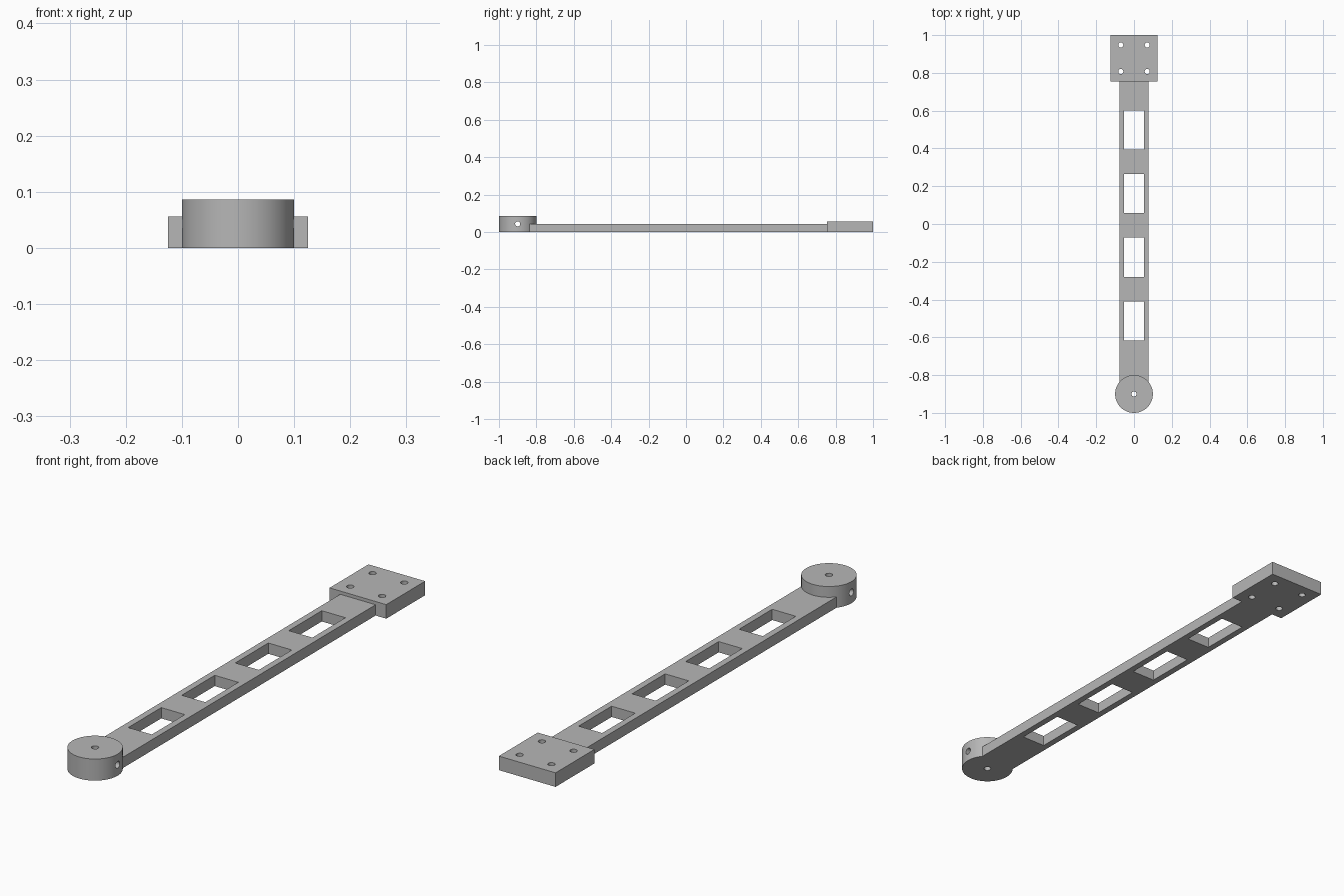
import bpy
import bmesh
from math import pi
from mathutils import Matrix, Vector

default = bpy.data.objects.get("Cube")
if default:
    bpy.data.objects.remove(default)

grey = bpy.data.materials.new("plain grey")
grey.use_nodes = True
grey.diffuse_color = (0.47, 0.47, 0.47, 1)
grey.node_tree.nodes["Principled BSDF"].inputs["Base Color"].default_value = grey.diffuse_color

HUB_Y, HUB_R, HUB_H = -0.9, 0.1, 0.086
ARM_H, ARM_W = 0.043, 0.156
PLATE_Y, PLATE_H, PLATE_W = 0.755, 0.056, 0.25
HOLE_R = 0.0135


def add_box(bm, low, high):
    low, high = Vector(low), Vector(high)
    size = high - low
    bmesh.ops.create_cube(bm, size=1, matrix=Matrix.Translation((low + high) / 2)
                          @ Matrix.Diagonal((*size, 1)))


def add_cylinder(bm, centre, radius, depth, sides, turn=Matrix()):
    bmesh.ops.create_cone(bm, cap_ends=True, segments=sides, radius1=radius, radius2=radius,
                          depth=depth, matrix=Matrix.Translation(centre) @ turn)


def make(name, bm):
    mesh = bpy.data.meshes.new(name)
    bm.to_mesh(mesh)
    bm.free()
    mesh.materials.append(grey)
    obj = bpy.data.objects.new(name, mesh)
    bpy.context.collection.objects.link(obj)
    return obj


def select(obj):
    bpy.ops.object.select_all(action='DESELECT')
    obj.select_set(True)
    bpy.context.view_layer.objects.active = obj


def cut(obj, bm):
    cutter = make("cutter", bm)
    cutter.hide_render = True
    mod = obj.modifiers.new("cut", 'BOOLEAN')
    mod.operation, mod.solver, mod.object = 'DIFFERENCE', 'EXACT', cutter
    select(obj)
    bpy.ops.object.modifier_apply(modifier=mod.name)
    bpy.data.objects.remove(cutter)


def smooth(obj):
    select(obj)
    bpy.ops.object.shade_smooth_by_angle(angle=pi / 6)


# Round hub with an upright bore and a cross bore
bm = bmesh.new()
add_cylinder(bm, (0, HUB_Y, HUB_H / 2), HUB_R, HUB_H, 64)
hub = make("pivot_hub", bm)
for turn in (Matrix(), Matrix.Rotation(pi / 2, 4, 'Y')):
    bm = bmesh.new()
    add_cylinder(bm, (0, HUB_Y, HUB_H / 2), HOLE_R, 0.4, 24, turn)
    cut(hub, bm)
smooth(hub)

# Flat arm with four windows, its front end shaped to the hub
bm = bmesh.new()
add_box(bm, (-ARM_W / 2, HUB_Y, 0), (ARM_W / 2, PLATE_Y, ARM_H))
arm = make("arm", bm)
bm = bmesh.new()
add_cylinder(bm, (0, HUB_Y, HUB_H / 2), HUB_R, 0.4, 64)
for i in range(4):
    y = -0.513 + 0.337 * i
    add_box(bm, (-0.052, y - 0.104, -0.1), (0.052, y + 0.104, 0.1))
cut(arm, bm)
smooth(arm)

# Mounting plate with four screw holes
bm = bmesh.new()
add_box(bm, (-PLATE_W / 2, PLATE_Y, 0), (PLATE_W / 2, 1, PLATE_H))
plate = make("mounting_plate", bm)
bm = bmesh.new()
for x in (-0.07, 0.07):
    for y in (-0.07, 0.07):
        add_cylinder(bm, (x, (PLATE_Y + 1) / 2 + y, PLATE_H / 2), HOLE_R, 0.4, 24)
cut(plate, bm)
smooth(plate)
